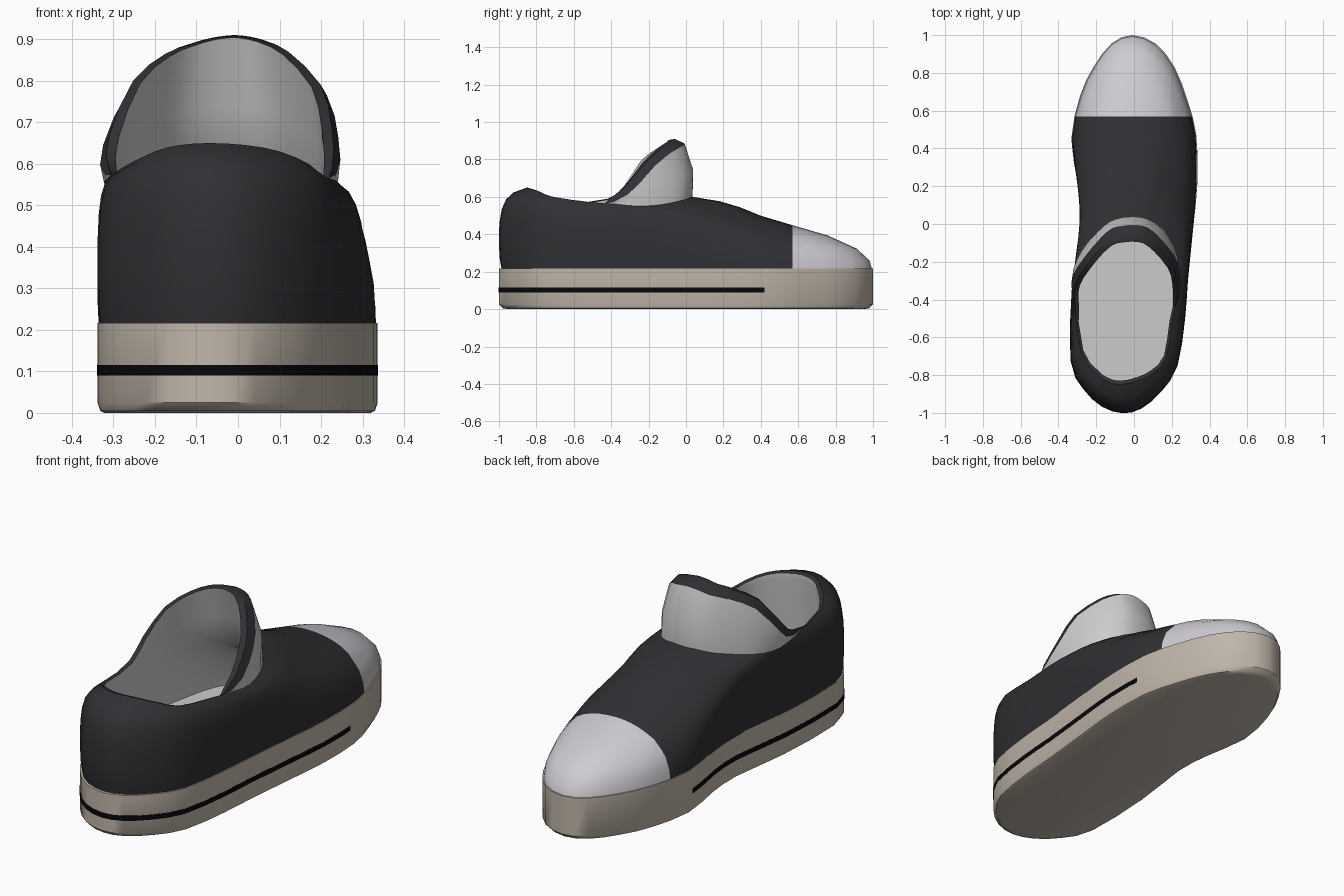
import bpy, bmesh, math
from mathutils import Vector

if "Cube" in bpy.data.objects:
    bpy.data.objects.remove(bpy.data.objects["Cube"])

# Outline of the sole (heel -> right side -> toe -> left side)
BASE = [(-.06, -1), (.04, -.975), (.145, -.885), (.23, -.75), (.27, -.5), (.285, -.3), (.315, 0),
        (.335, .22), (.33, .47), (.285, .65), (.215, .83), (.115, .955), (-.01, 1), (-.12, .955),
        (-.215, .83), (-.285, .68), (-.332, .45), (-.295, .2), (-.285, 0), (-.328, -.33),
        (-.336, -.72), (-.27, -.87), (-.17, -.965)]
# Edge where the upper ends at the opening, matched point by point to the outline
RIM = [(-.07, -.85, .65), (.02, -.83, .645), (.1, -.79, .63), (.17, -.71, .6), (.2, -.52, .573),
       (.235, -.36, .56), (.238, -.25, .55), (.21, -.12, .56), (.16, -.03, .58), (.1, .01, .59),
       (.06, .027, .6), (.025, .033, .6), (-.01, .035, .6), (-.045, .033, .6), (-.08, .027, .6),
       (-.14, 0, .59), (-.2, -.05, .58), (-.27, -.13, .565), (-.315, -.24, .555),
       (-.32, -.37, .56), (-.28, -.68, .59), (-.2, -.79, .63), (-.14, -.835, .645)]
# Raised edge of the tongue, replacing rim points 5 to 19
TONGUE = [(.22, -.41, .59), (.215, -.3, .69), (.19, -.22, .79), (.115, -.13, .87),
          (.065, -.09, .895), (.04, -.08, .903), (.015, -.076, .908), (-.01, -.075, .91),
          (-.035, -.076, .908), (-.065, -.08, .903), (-.11, -.09, .89), (-.17, -.14, .865),
          (-.245, -.23, .8), (-.3, -.32, .67), (-.305, -.42, .59)]
TOP = RIM[:5] + TONGUE + RIM[20:]


def smooth_loop(pts, steps=2):
    """Closed Catmull-Rom curve through the points."""
    p = [Vector(q).to_3d() for q in pts]
    n, out = len(p), []
    for i in range(n):
        a, b, c, d = p[i - 1], p[i], p[(i + 1) % n], p[(i + 2) % n]
        for k in range(steps):
            t = k / steps
            out.append(.5 * (2 * b + (c - a) * t + (2 * a - 5 * b + 4 * c - d) * t * t
                             + (3 * b - a - 3 * c + d) * t ** 3))
    return out


def material(name, rgb):
    m = bpy.data.materials.new(name)
    m.diffuse_color = (*rgb, 1)
    m.use_nodes = True
    m.node_tree.nodes["Principled BSDF"].inputs["Base Color"].default_value = m.diffuse_color
    return m


def loft(name, rings, mat=None, cap_start=False, cap_end=False, cut_y=None, keep_front=False):
    """Skin closed rings; optionally keep only one side of a plane across y."""
    bm = bmesh.new()
    rows = [[bm.verts.new(v) for v in r] for r in rings]
    n = len(rows[0])
    for r0, r1 in zip(rows, rows[1:]):
        for i in range(n):
            j = (i + 1) % n
            bm.faces.new((r0[i], r0[j], r1[j], r1[i]))
    if cap_start:
        bm.faces.new(rows[0][::-1])
    if cap_end:
        bm.faces.new(rows[-1])
    bmesh.ops.remove_doubles(bm, verts=bm.verts[:], dist=.0005)
    if cut_y is not None:
        bmesh.ops.bisect_plane(bm, geom=bm.verts[:] + bm.edges[:] + bm.faces[:],
                               plane_co=(0, cut_y, 0), plane_no=(0, 1, 0),
                               clear_inner=keep_front, clear_outer=not keep_front)
    me = bpy.data.meshes.new(name)
    bm.to_mesh(me)
    bm.free()
    ob = bpy.data.objects.new(name, me)
    bpy.context.collection.objects.link(ob)
    if mat:
        me.materials.append(mat)
    bpy.ops.object.select_all(action='DESELECT')
    ob.select_set(True)
    bpy.context.view_layer.objects.active = ob
    bpy.ops.object.shade_smooth_by_angle(angle=math.radians(40))
    return ob


base, rim, top = smooth_loop(BASE), smooth_loop(RIM), smooth_loop(TOP)
black = material("black_fabric", (.03, .03, .035))
rubber = material("beige_rubber", (.53, .47, .4))
cap_grey = material("toe_grey", (.62, .6, .64))
stripe_black = material("stripe_black", (.002, .002, .003))


def level(z, s):
    return [Vector((v.x * s, v.y * s, z)) for v in base]


# Sole and its stripe
loft("sole", [level(z, s) for z, s in ((0, .95), (.005, .98), (.025, 1), (.217, 1), (.217, .95))],
     rubber, True, True)
loft("sole_stripe", [level(z, s) for z, s in ((.09, .99), (.09, 1.002), (.115, 1.002), (.115, .99))],
     stripe_black, cut_y=.42)

# Upper: rings rising from sole to opening, with toe, forefoot side and heel profiles
LEVEL = (0, .13, .29, .47, .6, .74, .86, .94, 1)
TOE = (.005, .02, .09, .25, .43, .62, .74, .85, 1)
SIDE = (.02, .04, .09, .22, .36, .55, .72, .85, 1)
HEEL = (.1, .03, 0, 0, .03, .1, .26, .52, 1)
upper = []
for s, toe, side, heel in zip(LEVEL, TOE, SIDE, HEEL):
    ring = []
    for b, r in zip(base, rim):
        t = min(1, max(0, (b.y + .3) / .8))
        w = t * t * (3 - 2 * t)
        fx, fy = heel + (side - heel) * w, heel + (toe - heel) * w
        ring.append(Vector((b.x + (r.x - b.x) * fx, b.y + (r.y - b.y) * fy, .21 + (r.z - .21) * s)))
    upper.append(ring)
loft("upper", upper, black, cut_y=.57)
loft("toe_cap", upper, cap_grey, cut_y=.57, keep_front=True)


# Collar edge loops derived from the raised edge
def inward(v, f, dy=0, dz=0):
    return Vector((v.x + (-.05 - v.x) * f, v.y + (-.45 - v.y) * f + dy, v.z + dz))


outer, crest, inner, middle = [], [], [], []
for r, t in zip(rim, top):
    if (t - r).length < .05:
        t = r
    w = min(1, (t - r).length / .1)
    outer.append(inward(t, -.1 * w, .03 * w, -.025 * w))
    crest.append(inward(t, -.04 * w))
    inner.append(inward(t, .05, 0, -.006))
    middle.append(r.lerp(outer[-1], .5) + Vector((0, .025 * w, 0)))
loft("tongue", [rim, middle, outer])
loft("collar_edge", [outer, crest, inner], black)

# Inner lining with insole, widening below the opening
wall = [inward(r, .05, 0, -.03) for r in rim]
floor = [inward(r.lerp(b, .35), .06, 0, 0) for r, b in zip(rim, base)]
for v in floor:
    v.z = .27
low = [v.lerp(Vector((f.x, f.y, .35)), .9) for v, f in zip(wall, floor)]
loft("lining", [inner, [a.lerp(b, .5) for a, b in zip(inner, wall)], wall, low, floor], cap_end=True)
